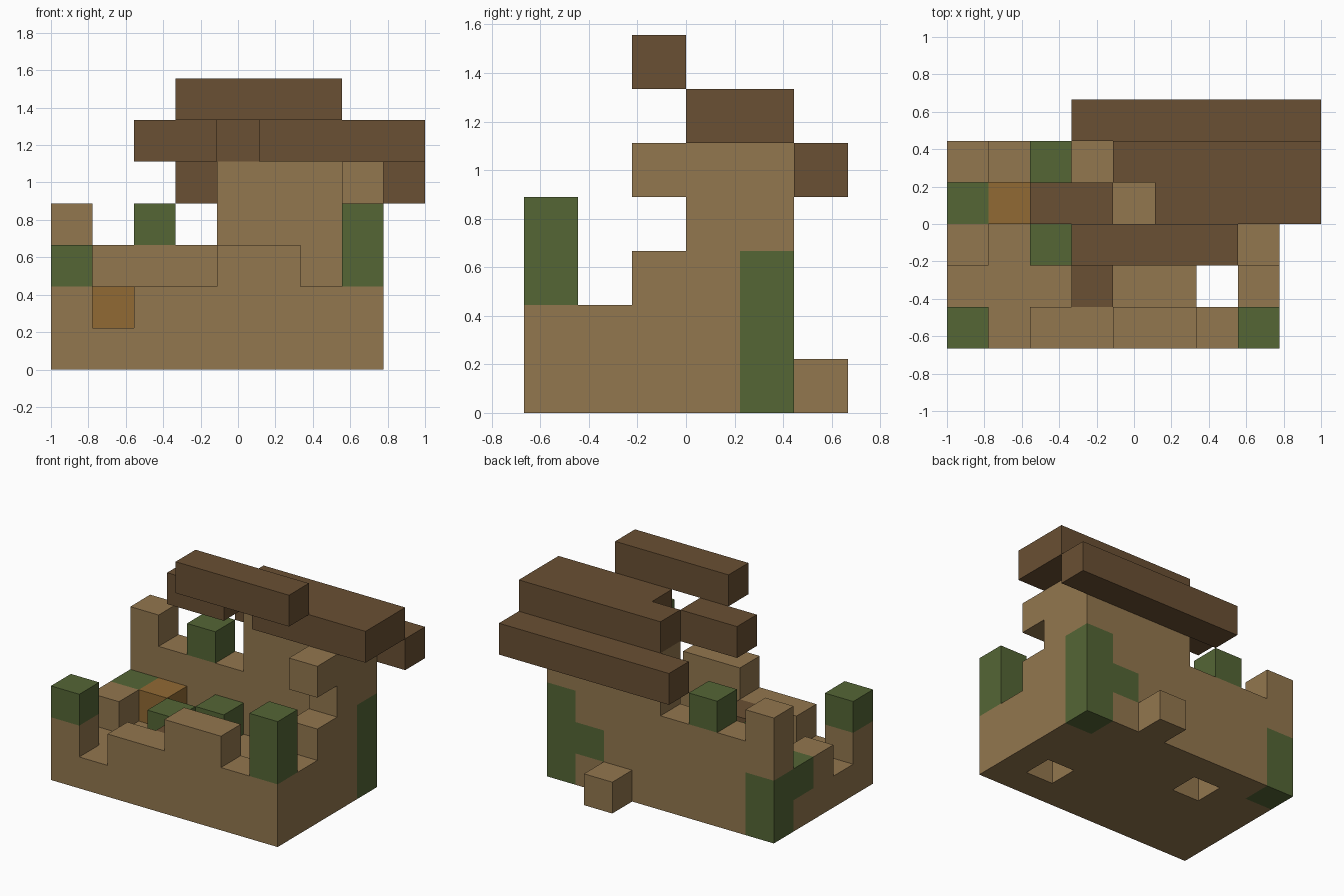
import bpy, bmesh
from mathutils import Vector

if "Cube" in bpy.data.objects:
    bpy.data.objects.remove(bpy.data.objects["Cube"], do_unlink=True)

U = 2 / 9                              # size of one block
ORIGIN = Vector((-4.5, -3, 0))         # grid corner, in blocks
COLOURS = {
    "sandstone": (0.29, 0.184, 0.077),
    "moss": (0.089, 0.133, 0.036),
    "dark_timber": (0.144, 0.080, 0.033),
    "ochre": (0.283, 0.144, 0.034),
}


def material(name, rgb):
    m = bpy.data.materials.new(name)
    m.use_nodes = True
    m.diffuse_color = (*rgb, 1)
    bsdf = next(n for n in m.node_tree.nodes if n.type == "BSDF_PRINCIPLED")
    bsdf.inputs["Base Color"].default_value = (*rgb, 1)
    bsdf.inputs["Roughness"].default_value = 0.9
    return m


MATS = {n: material(n, c) for n, c in COLOURS.items()}
cells = {}                             # grid cell -> (part, colour)


def fill(part, colour, xs, ys, zs):
    """Fill an inclusive range of blocks; a later part replaces an earlier one."""
    for x in range(xs[0], xs[-1] + 1):
        for y in range(ys[0], ys[-1] + 1):
            for z in range(zs[0], zs[-1] + 1):
                cells[x, y, z] = (part, colour)


def stone(part, *box):
    fill(part, "sandstone", *box)


def moss(part, *box):
    fill(part, "moss", *box)


def timber(part, *box):
    fill(part, "dark_timber", *box)


# Floor slab with two pits
stone("floor", [0, 7], [0, 4], [0])
for pit in ((6, 1, 0), (2, 3, 0)):
    del cells[pit]

# Broken front wall
stone("front_wall", [2, 6], [0], [1])
stone("front_wall", [4, 5], [0], [2])
stone("front_wall", [0], [0], [1])
stone("front_wall", [7], [0], [1])
moss("front_right_post_cap", [0], [0], [2])
moss("front_left_post_cap", [7], [0], [2, 3])

# Back wall, low on one half and tall on the other
stone("back_wall", [0, 3], [4], [1, 2])
stone("back_wall", [0], [4], [3])
stone("back_wall", [4, 7], [4], [1, 4])
moss("back_wall_tuft", [2], [4], [3])

# Side walls
stone("right_wall", [0], [2], [1])
stone("left_wall", [7], [1, 3], [1])
stone("left_wall", [7], [2, 3], [2])
stone("left_wall", [7], [3], [3, 4])
stone("hanging_stone", [7], [2], [4])

# Moss patches on the corners
moss("back_right_moss", [0], [4], [0, 1])
moss("back_right_moss", [0], [3], [1])
moss("back_left_moss", [7], [4], [0, 2])
moss("back_left_moss", [6], [4], [1])

# Things standing inside, and loose rubble behind
moss("inner_bush_front", [2], [2], [1])
moss("inner_bush_back", [3], [3], [1])
fill("ochre_block", "ochre", [1], [3], [1])
timber("fallen_beam", [3], [1], [1])
stone("rubble", [5], [5], [0])

# Timber roof
timber("eave_beam", [3, 8], [5], [4])
timber("roof_slab", [5, 8], [3, 4], [5])
timber("roof_slab", [4], [4], [5])
timber("short_roof_beam", [2, 3], [3], [5])
timber("ridge_beam", [3, 6], [2], [6])


def build(part):
    """Make one mesh from the exposed sides of a part's blocks."""
    own = [c for c, v in cells.items() if v[0] == part]
    bm = bmesh.new()
    for c in own:
        for axis in range(3):
            for side in (0, 1):
                n = list(c)
                n[axis] += 2 * side - 1
                if tuple(n) in cells:
                    continue
                ring = [(0, 0), (1, 0), (1, 1), (0, 1)]
                if not side:
                    ring.reverse()
                verts = []
                for s, t in ring:
                    p = Vector(c)
                    p[axis] += side
                    p[(axis + 1) % 3] += s
                    p[(axis + 2) % 3] += t
                    verts.append(bm.verts.new((p + ORIGIN) * U))
                bm.faces.new(verts)
    bmesh.ops.remove_doubles(bm, verts=bm.verts, dist=0.001)
    bmesh.ops.dissolve_limit(bm, angle_limit=0.01, verts=bm.verts, edges=bm.edges)
    mesh = bpy.data.meshes.new(part)
    bm.to_mesh(mesh)
    bm.free()
    mesh.materials.append(MATS[cells[own[0]][1]])
    bpy.context.collection.objects.link(bpy.data.objects.new(part, mesh))


for part in dict.fromkeys(v[0] for v in cells.values()):
    build(part)
